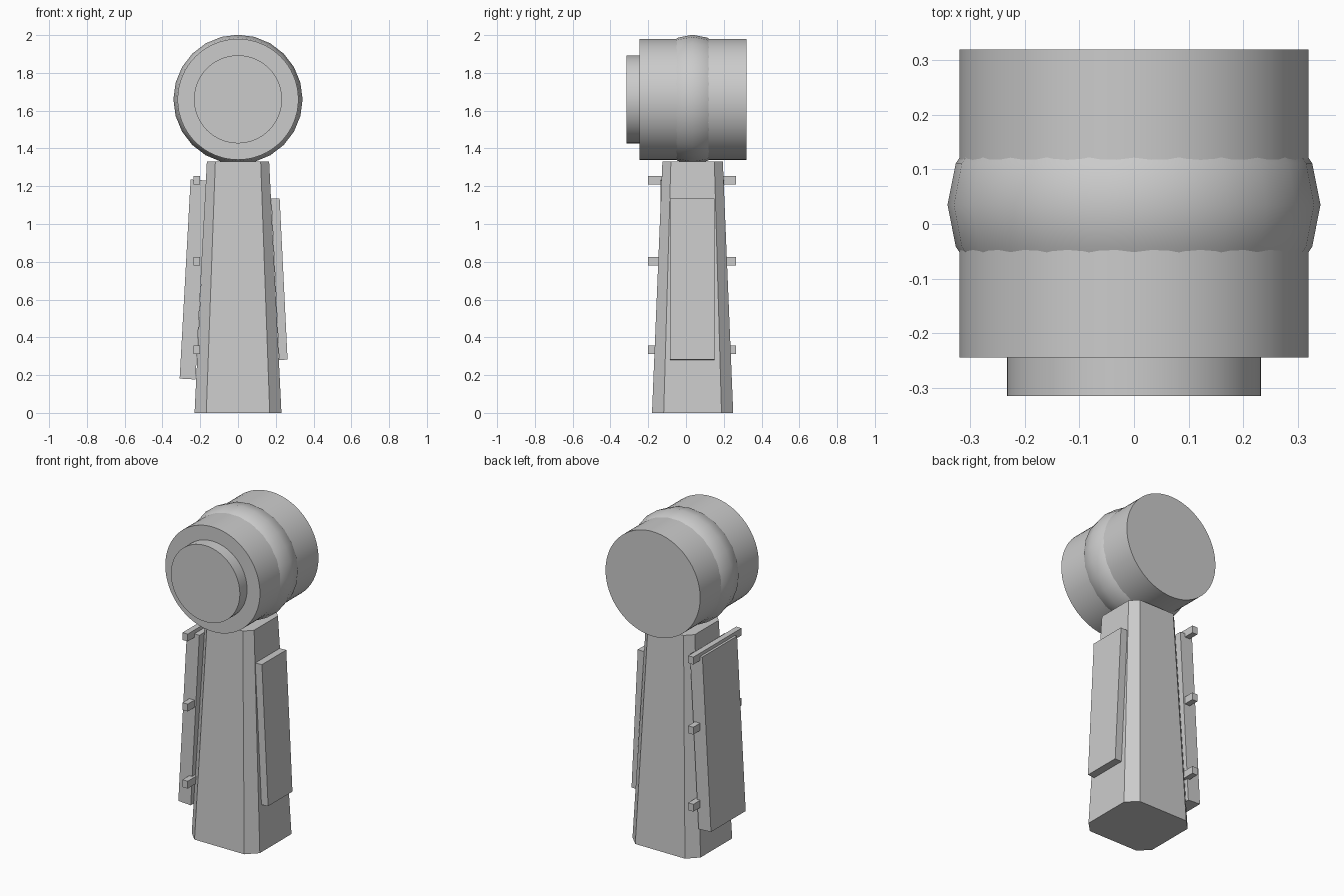
import bpy, bmesh, math
from mathutils import Matrix

if "Cube" in bpy.data.objects:
    bpy.data.objects.remove(bpy.data.objects["Cube"], do_unlink=True)

grey = bpy.data.materials.new("plain_grey")
grey.use_nodes = True
grey.diffuse_color = (0.6, 0.6, 0.6, 1)
grey.node_tree.nodes["Principled BSDF"].inputs["Base Color"].default_value = (0.6, 0.6, 0.6, 1)

AXIS_Y = 0.035   # depth of the pillar and head centre
HEAD_Z = 1.66


def finish(name, bm, smooth=False):
    bmesh.ops.recalc_face_normals(bm, faces=bm.faces)
    mesh = bpy.data.meshes.new(name)
    bm.to_mesh(mesh)
    bm.free()
    mesh.materials.append(grey)
    obj = bpy.data.objects.new(name, mesh)
    bpy.context.collection.objects.link(obj)
    if smooth:
        bpy.ops.object.select_all(action='DESELECT')
        obj.select_set(True)
        bpy.context.view_layer.objects.active = obj
        bpy.ops.object.shade_smooth_by_angle(angle=math.radians(35))
    return obj


def box(name, size, centre, tilt=0):
    bm = bmesh.new()
    place = Matrix.Translation(centre) @ Matrix.Rotation(tilt, 4, 'Y') @ Matrix.Diagonal((*size, 1))
    bmesh.ops.create_cube(bm, size=1, matrix=place)
    return finish(name, bm)


def lathe(name, profile, sides):
    """Closed solid around the head axis from (y, radius) pairs."""
    bm = bmesh.new()
    rings = []
    for y, r in profile:
        angles = [math.tau * i / sides for i in range(sides)]
        rings.append([bm.verts.new((r * math.cos(a), y, HEAD_Z + r * math.sin(a))) for a in angles])
    for low, high in zip(rings, rings[1:]):
        for i in range(sides):
            j = (i + 1) % sides
            bm.faces.new((low[i], low[j], high[j], high[i]))
    bm.faces.new(rings[0])
    bm.faces.new(rings[-1])
    return finish(name, bm, smooth=True)


# Tapered pillar with chamfered corners
bm = bmesh.new()
loops = []
for z, hx, hy, cut in ((0, 0.23, 0.215, 0.062), (1.33, 0.165, 0.16, 0.045)):
    loop = []
    for sx, sy in ((1, 1), (-1, 1), (-1, -1), (1, -1)):
        corner = [(sx * hx, sy * (hy - cut)), (sx * (hx - cut), sy * hy)]
        if sx * sy < 0:
            corner.reverse()
        loop += [bm.verts.new((x, y + AXIS_Y, z)) for x, y in corner]
    loops.append(loop)
for i in range(8):
    j = (i + 1) % 8
    bm.faces.new((loops[0][i], loops[0][j], loops[1][j], loops[1][i]))
for loop in loops:
    bm.faces.new(loop)
finish("pillar", bm)

# Sloping side panels
box("left_panel", (0.045, 0.235, 0.855), (0.219, 0.0335, 0.708), -0.049)
box("right_panel", (0.084, 0.335, 1.055), (-0.238, 0.0325, 0.706), 0.055)

# Crossbars through the thick panel
for i, z in enumerate((0.333, 0.804, 1.232)):
    box(f"crossbar_{i + 1}", (0.035, 0.465, 0.045), (-0.2175, 0.0325, z))

# Head drum, front disc and bulging ring
lathe("head_drum", [(-0.245, 0.32), (0.32, 0.32)], 64)
lathe("front_disc", [(-0.315, 0.233), (-0.24, 0.233)], 64)
ring = []
for k in range(-2, 3):
    a = k * math.tau / 16
    ring.append((AXIS_Y + 0.2 * math.sin(a), 0.142 + 0.2 * math.cos(a)))
lathe("head_ring", ring, 24)
